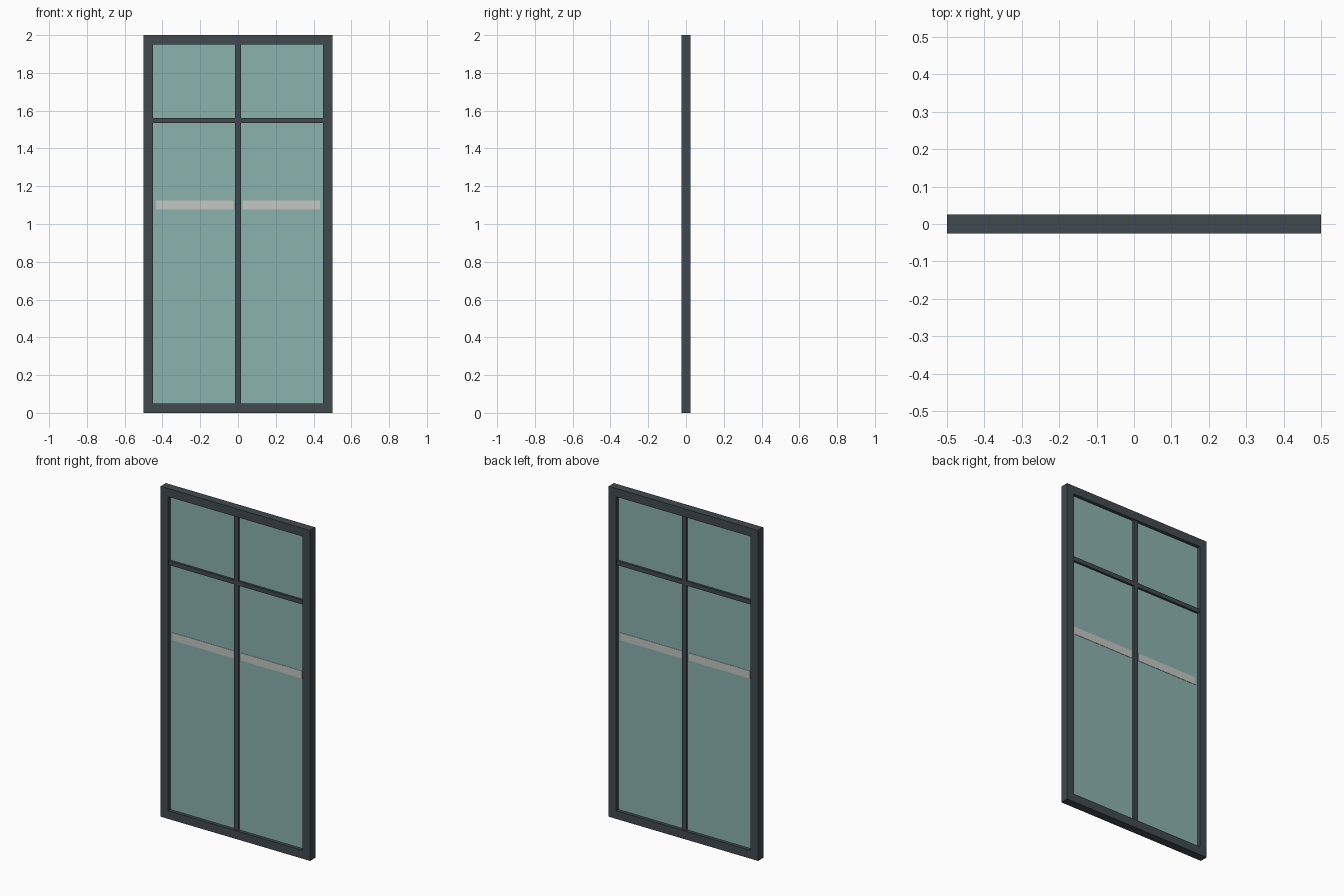
import bpy
import bmesh
from mathutils import Matrix

if "Cube" in bpy.data.objects:
    bpy.data.objects.remove(bpy.data.objects["Cube"])


def srgb(r, g, b):
    def lin(c):
        c /= 255
        return c / 12.92 if c <= 0.04045 else ((c + 0.055) / 1.055) ** 2.4
    return (lin(r), lin(g), lin(b), 1)


def material(name, color):
    m = bpy.data.materials.new(name)
    m.diffuse_color = color
    m.use_nodes = True
    m.node_tree.nodes["Principled BSDF"].inputs["Base Color"].default_value = m.diffuse_color
    return m


def box(name, x, z, depth, mat):
    """Box spanning x and z ranges, centred on y = 0."""
    bm = bmesh.new()
    size = Matrix.Diagonal((x[1] - x[0], depth, z[1] - z[0], 1))
    place = Matrix.Translation(((x[0] + x[1]) / 2, 0, (z[0] + z[1]) / 2))
    bmesh.ops.create_cube(bm, size=1, matrix=place @ size)
    mesh = bpy.data.meshes.new(name)
    bm.to_mesh(mesh)
    bm.free()
    mesh.materials.append(mat)
    obj = bpy.data.objects.new(name, mesh)
    bpy.context.collection.objects.link(obj)
    return obj


frame_mat = material("dark slate metal", srgb(65, 74, 79))
glass_mat = material("green glass", srgb(139, 178, 173))
strip_mat = material("frosted strip", srgb(196, 199, 194))

W, H, F, D = 0.5, 2.0, 0.05, 0.05   # half width, height, frame width, depth
BAR, BAR_D = 0.015, 0.036           # glazing bar half width, depth
CROSS = (1.534, 1.56)               # cross bar height range
inner = W - F

# Outer frame: top and bottom rails between full-height stiles
box("bottom_rail", (-inner, inner), (0, F), D, frame_mat)
box("top_rail", (-inner, inner), (H - F, H), D, frame_mat)

# Central vertical glazing bar
box("vertical_bar", (-BAR, BAR), (F, H - F), BAR_D, frame_mat)

for side, s in (("left", -1), ("right", 1)):
    def span(a, b):
        return tuple(sorted((s * a, s * b)))

    box(side + "_stile", span(inner, W), (0, H), D, frame_mat)
    box(side + "_cross_bar", span(BAR, inner), CROSS, BAR_D, frame_mat)
    # Panes above and below the cross bar
    box(side + "_lower_pane", span(BAR, inner), (F, CROSS[0]), 0.01, glass_mat)
    box(side + "_upper_pane", span(BAR, inner), (CROSS[1], H - F), 0.01, glass_mat)
    # Safety strip, as thin plates on both faces of the glass
    for face, y in (("front", -0.006), ("back", 0.006)):
        strip = box(f"{side}_{face}_safety_strip", span(0.025, 0.435),
                    (1.078, 1.124), 0.002, strip_mat)
        strip.location.y = y
